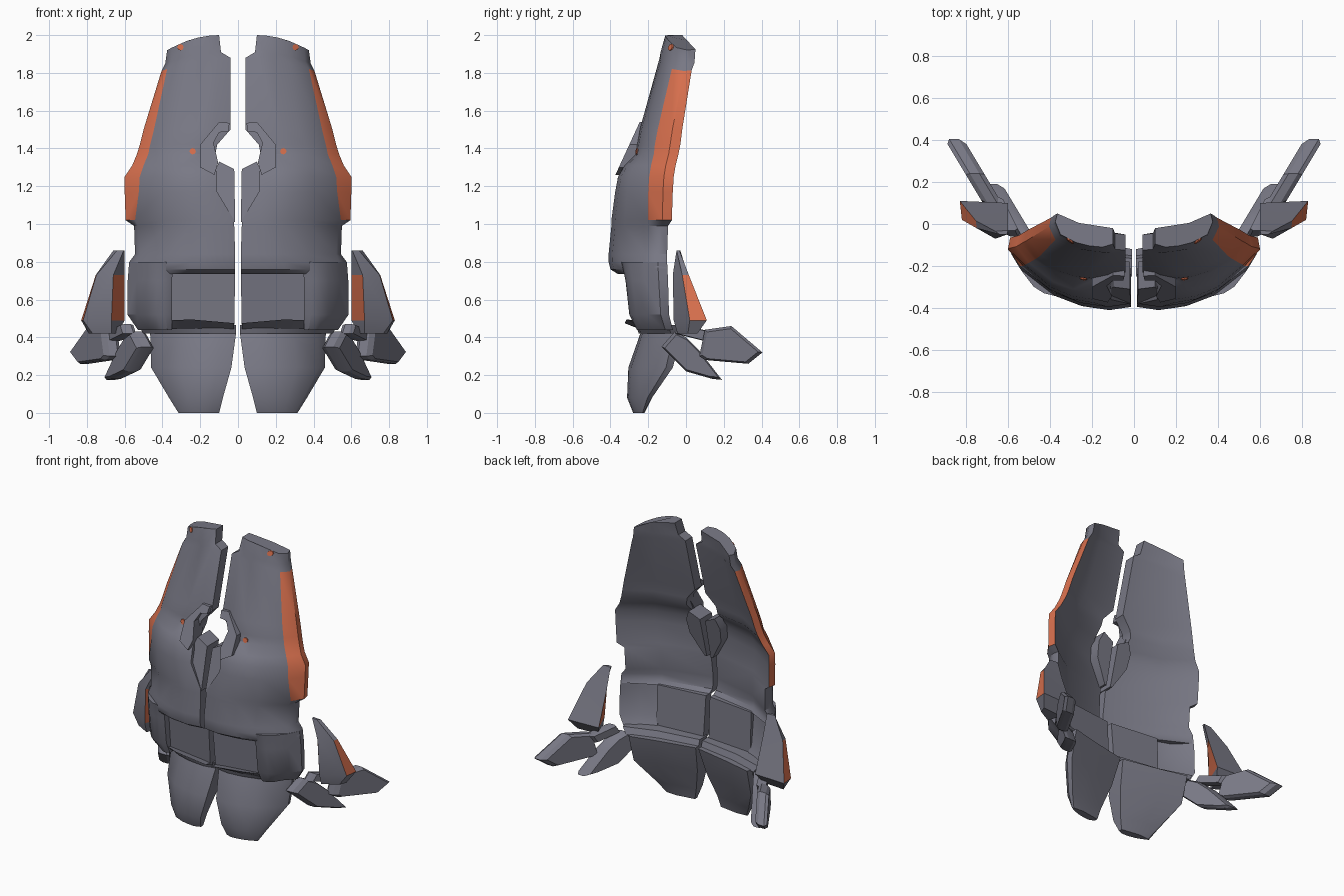
import bpy, bmesh, math
from mathutils import Vector
from mathutils.bvhtree import BVHTree

if "Cube" in bpy.data.objects:
    bpy.data.objects.remove(bpy.data.objects["Cube"])


def material(name, rgb):
    m = bpy.data.materials.new(name)
    m.diffuse_color = (*rgb, 1)
    m.use_nodes = True
    m.node_tree.nodes["Principled BSDF"].inputs["Base Color"].default_value = m.diffuse_color
    return m


GREY = material("slate grey", (0.19, 0.19, 0.235))
ORANGE = material("burnt orange", (0.68, 0.16, 0.075))


def loft(name, rings, accent=lambda i, j: False, angle=35):
    """Skin closed rings of 3D points, cap both ends, mirror across x = 0."""
    bm = bmesh.new()
    vs = [[bm.verts.new(p) for p in r] for r in rings]
    n = len(rings[0])
    for i in range(len(vs) - 1):
        for j in range(n):
            k = (j + 1) % n
            f = bm.faces.new((vs[i][j], vs[i][k], vs[i + 1][k], vs[i + 1][j]))
            f.material_index = int(accent(i, j))
    bm.faces.new(vs[0])
    bm.faces.new(vs[-1])
    bmesh.ops.recalc_face_normals(bm, faces=bm.faces)
    me = bpy.data.meshes.new(name)
    bm.to_mesh(me)
    bm.free()
    me.materials.append(GREY)
    me.materials.append(ORANGE)
    ob = bpy.data.objects.new(name, me)
    bpy.context.collection.objects.link(ob)
    bpy.ops.object.select_all(action='DESELECT')
    ob.select_set(True)
    bpy.context.view_layer.objects.active = ob
    bpy.ops.object.shade_smooth_by_angle(angle=math.radians(angle))
    ob.modifiers.new("mirror", 'MIRROR')
    return ob


def shell(name, rows, thick, accent=lambda i, j: False, back=.42):
    """Curved plate. Row: z, outer drop, inner x, front y, strip x, strip y, outer x, outer y."""
    rings = []
    for i, (z, drop, xi, yf, xs, ys, xo, yo) in enumerate(rows):
        w, d = xs - xi, ys - yf
        t = thick[i] if isinstance(thick, list) else thick
        pts = [(xi, yf + 0.015), (xi + 0.2 * w, yf), (xi + 0.45 * w, yf + 0.1 * d),
               (xi + 0.7 * w, yf + 0.36 * d), (xs, ys),
               (xo, ys + .6 * (yo - ys)), (xo - .01, yo),
               (xi + 0.65 * w, yf + back * d + t), (xi, yf + t)]
        rings.append([(x, y, z - drop * max(0, (x - xi) / (xo - xi)) ** 2) for x, y in pts])
    return loft(name, rings, accent)


# Tall main plate with orange outer strip
main = shell("main_plate", [
    (2.00, .08, .10, -.11, .35, -.05, .375, .05),
    (1.91, .06, .09, -.135, .355, -.06, .385, .045),
    (1.88, .07, .04, -.14, .375, -.075, .405, .03),
    (1.50, 0, .04, -.245, .445, -.15, .50, -.02),
    (1.42, 0, .11, -.26, .465, -.165, .52, -.03),
    (1.37, 0, .12, -.265, .475, -.17, .535, -.04),
    (1.31, 0, .12, -.325, .50, -.185, .56, -.055),
    (1.25, 0, .11, -.36, .52, -.195, .60, -.065),
    (1.17, 0, .11, -.375, .525, -.20, .60, -.07),
    (1.02, 0, .02, -.395, .545, -.20, .595, -.075),
    (0.99, 0, .02, -.395, .53, -.20, .55, -.095),
    (0.84, 0, .015, -.41, .52, -.21, .545, -.10),
    (0.80, 0, .015, -.41, .535, -.22, .575, -.10),
    (0.76, 0, .015, -.40, .535, -.22, .58, -.10),
    (0.735, 0, .015, -.36, .535, -.22, .58, -.10),
], 0.09, lambda i, j: j in (4, 5) and 2 <= i <= 8)

# Hip blocks beside the recessed front panel
shell("hip_block", [
    (0.80, 0, .34, -.342, .537, -.222, .576, -.10),
    (0.70, 0, .35, -.32, .537, -.218, .584, -.095),
    (0.52, 0, .35, -.30, .535, -.20, .585, -.09),
    (0.44, 0, .35, -.26, .47, -.17, .53, -.07),
], 0.09)

# Recessed panel, small lip and the bar below it
loft("recessed_panel", [
    [(.015, -.30, .74), (.36, -.26, .74), (.36, -.20, .74), (.015, -.24, .74)],
    [(.02, -.275, .46), (.36, -.235, .46), (.36, -.19, .46), (.02, -.22, .46)]])
loft("panel_lip", [
    [(.02, -.325, .475), (.02, -.25, .445), (.02, -.25, .465)],
    [(.25, -.315, .495), (.25, -.24, .445), (.25, -.24, .475)],
    [(.35, -.27, .49), (.35, -.22, .445), (.35, -.22, .475)]])
shell("lower_bar", [
    (.465, 0, .01, -.265, .46, -.16, .53, -.05),
    (.42, 0, .01, -.25, .43, -.14, .50, -.04),
], 0.10)

# Hanging wedge-shaped skirt plates
shell("skirt_plate", [
    (.425, 0, .01, -.24, .42, -.13, .465, -.02),
    (.24, 0, .035, -.305, .43, -.16, .46, -.07),
    (.08, 0, .08, -.312, .345, -.24, .365, -.18),
    (.00, 0, .10, -.28, .30, -.24, .315, -.225),
], [.12, .13, .085, .04], back=.5)


def front_piece(name, outline, y0, slope, z0, depth):
    """Prism facing the front whose face leans forward as z falls."""
    loft(name, [[(x, y0 - slope * (z0 - z) + d, z) for x, z in outline] for d in (0, depth)])


# Collar hooks and the wedges under them
front_piece("collar_hook", [
    (.045, 1.535), (.10, 1.54), (.20, 1.42), (.20, 1.30), (.125, 1.26),
    (.105, 1.325), (.13, 1.43), (.10, 1.485), (.05, 1.49)], -.245, .46, 1.54, .10)
front_piece("collar_wedge", [
    (.02, 1.29), (.10, 1.33), (.13, 1.26), (.12, 1.16), (.03, 1.01), (.015, 1.01)],
    -.30, .25, 1.33, .13)

# Upright side fins with orange side faces
FIN = [(.86, [(.60, -.03), (.605, -.05), (.64, -.05), (.66, -.035)]),
       (.73, [(.60, .01), (.66, -.07), (.75, -.02), (.753, .015)]),
       (.49, [(.60, .10), (.67, -.065), (.82, .02), (.83, .11)]),
       (.42, [(.64, .05), (.67, -.045), (.77, .01), (.79, .06)])]
loft("side_fin", [[(x, y, z) for x, y in ring] for z, ring in FIN],
     lambda i, j: i == 1 and j in (0, 2), 20)


def blade(name, outline, x0, slope, half):
    """Upright plate running outward and back, with chamfered rims."""
    cy = sum(p[0] for p in outline) / len(outline)
    cz = sum(p[1] for p in outline) / len(outline)
    rings = []
    for off, s in ((-half, .88), (-half * .5, 1), (half * .5, 1), (half, .88)):
        ring = [(cy + (y - cy) * s, cz + (z - cz) * s) for y, z in outline]
        rings.append([(x0 + slope * y + off, y, z) for y, z in ring])
    loft(name, rings, angle=20)


# Small lower blades and their link
blade("inner_blade", [(-.13, .35), (-.06, .43), (.0, .40), (.07, .33), (.19, .175),
                      (.14, .18), (0, .22), (-.06, .28)], .56, .6, .045)
blade("outer_blade", [(.07, .30), (.10, .44), (.24, .46), (.405, .32),
                      (.33, .26), (.10, .28)], .615, .6, .045)
blade("blade_link", [(-.06, .42), (-.03, .47), (.13, .43), (.10, .38)], .60, .5, .035)

# Small round orange markers draped on the main plate
me = main.data
tree = BVHTree.FromPolygons([v.co for v in me.vertices], [p.vertices[:] for p in me.polygons])
for name, x, z in (("upper_marker", .305, 1.936), ("middle_marker", .24, 1.385)):
    rim = []
    for a in range(8):
        p = Vector((x + .017 * math.cos(a * math.pi / 4), -1, z + .017 * math.sin(a * math.pi / 4)))
        hit = tree.ray_cast(p, Vector((0, 1, 0)))[0]
        if hit is not None:
            rim.append(hit)
    marker = loft(name, [[h + Vector((0, o, 0)) for h in rim] for o in (-.007, .002)])
    marker.data.materials.clear()
    marker.data.materials.append(ORANGE)
